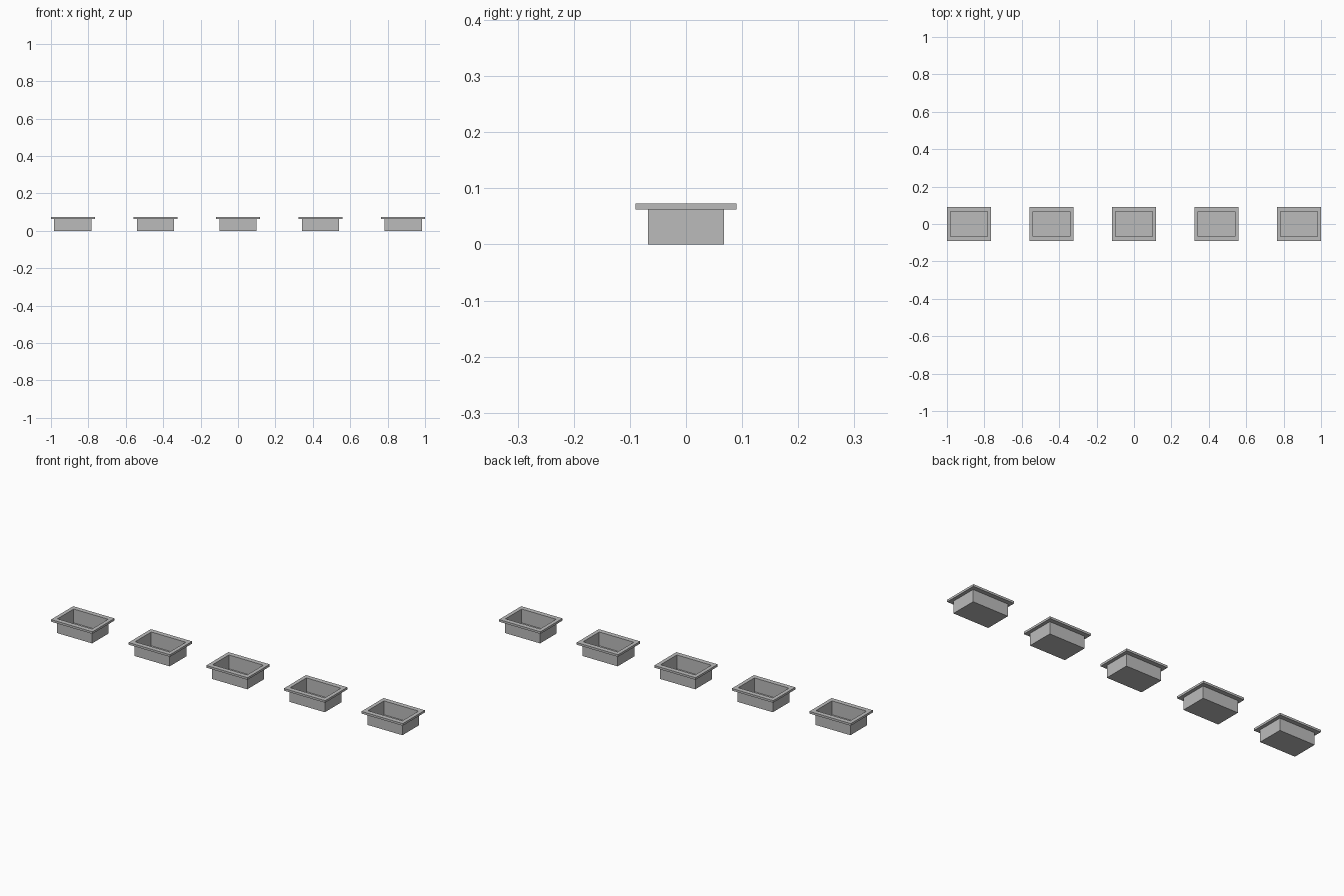
import bpy
import bmesh

cube = bpy.data.objects.get("Cube")
if cube:
    bpy.data.objects.remove(cube, do_unlink=True)

# Single grey finish
grey = bpy.data.materials.new("plain_grey")
colour = (0.5, 0.5, 0.5, 1)
grey.diffuse_color = colour
grey.use_nodes = True
grey.node_tree.nodes["Principled BSDF"].inputs["Base Color"].default_value = colour

BODY_X, BODY_Y = 0.1, 0.0675     # half sizes of the tub
RIM_X, RIM_Y = 0.1175, 0.09      # half sizes of the flange
RIM_LOW, RIM_TOP = 0.062, 0.073
WALL = 0.002


def rectangle(bm, hx, hy, z):
    return [bm.verts.new((sx * hx, sy * hy, z))
            for sx, sy in ((-1, -1), (1, -1), (1, 1), (-1, 1))]


def tray_mesh():
    """Tub and flange as one closed skin through stacked rectangles."""
    bm = bmesh.new()
    rings = [rectangle(bm, *ring) for ring in (
        (BODY_X, BODY_Y, 0),
        (BODY_X, BODY_Y, RIM_LOW),
        (RIM_X, RIM_Y, RIM_LOW),
        (RIM_X, RIM_Y, RIM_TOP),
        (BODY_X - WALL, BODY_Y - WALL, RIM_TOP),
        (BODY_X - WALL, BODY_Y - WALL, WALL))]
    for low, high in zip(rings, rings[1:]):
        for i in range(4):
            j = (i + 1) % 4
            bm.faces.new((low[i], low[j], high[j], high[i]))
    bm.faces.new(rings[0][::-1])   # underside
    bm.faces.new(rings[-1])        # inner floor
    bmesh.ops.recalc_face_normals(bm, faces=bm.faces)
    mesh = bpy.data.meshes.new("tray")
    bm.to_mesh(mesh)
    bm.free()
    mesh.materials.append(grey)
    return mesh


# Row of five equal trays
mesh = tray_mesh()
spacing = (1 - RIM_X) / 2
for i in range(5):
    tray = bpy.data.objects.new(f"tray_{i + 1}", mesh)
    tray.location.x = (i - 2) * spacing
    bpy.context.collection.objects.link(tray)
